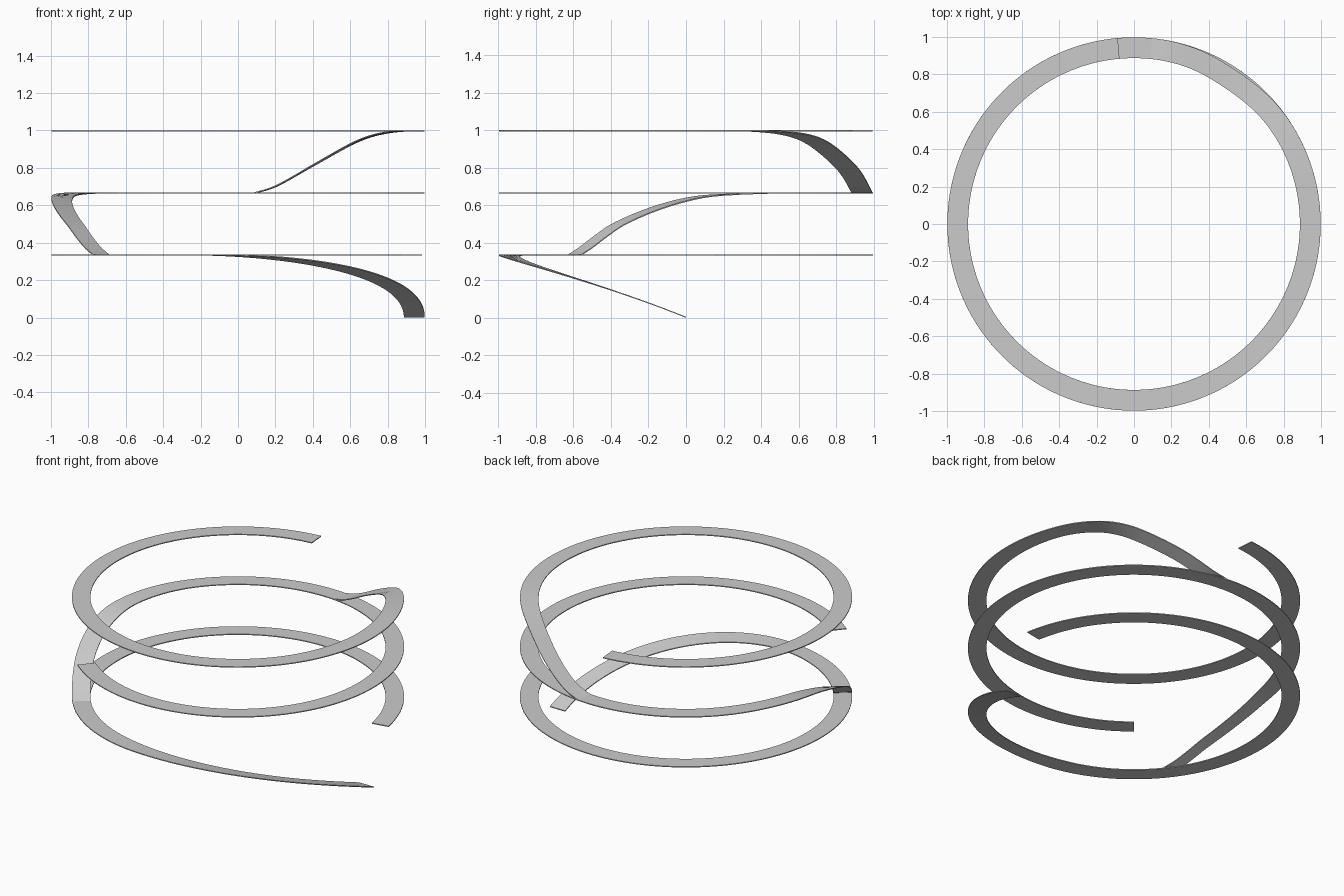
import bpy, bmesh, math

if "Cube" in bpy.data.objects:
    bpy.data.objects.remove(bpy.data.objects["Cube"])

R_IN, R_OUT = 0.887, 0.998
THICK = 0.006
STEPS = 180


def ease(profile, d):
    """Smooth interpolation of remaining drop (1..0) over path distance."""
    if d >= profile[-1][0]:
        return 0.0
    n = len(profile)

    def slope(i):
        a, b = profile[max(i - 1, 0)], profile[min(i + 1, n - 1)]
        return (b[1] - a[1]) / (b[0] - a[0])

    for i in range(n - 1):
        (x0, y0), (x1, y1) = profile[i], profile[i + 1]
        if d <= x1:
            h = x1 - x0
            t = (d - x0) / h
            m0, m1 = slope(i) * h, (slope(i + 1) if i + 2 < n else 0) * h
            return ((2*t**3 - 3*t**2 + 1) * y0 + (t**3 - 2*t**2 + t) * m0
                    + (3*t**2 - 2*t**3) * y1 + (t**3 - t**2) * m1)


def ribbon(name, start, sweep, low, high, profile, dip=0.0):
    """Flat ring band running clockwise, with its first end pulled down."""
    bm = bmesh.new()
    rows = []
    for i in range(STEPS + 1):
        u = math.radians(sweep) * i / STEPS
        a = math.radians(start) - u
        inset = dip * math.exp(-((u - 0.5) / 0.22) ** 2)
        row = []
        for r, dz in ((R_IN, 0), (R_OUT, 0), (R_OUT, -THICK), (R_IN, -THICK)):
            z = high - (high - low) * ease(profile, r * u)
            rr = r - inset
            row.append(bm.verts.new((rr * math.cos(a), rr * math.sin(a), z + dz)))
        rows.append(row)
    for p, q in zip(rows, rows[1:]):
        for k in range(4):
            j = (k + 1) % 4
            bm.faces.new((p[k], p[j], q[j], q[k]))
    bm.faces.new(rows[0])
    bm.faces.new(rows[-1][::-1])
    bmesh.ops.recalc_face_normals(bm, faces=bm.faces)
    me = bpy.data.meshes.new(name)
    bm.to_mesh(me)
    bm.free()
    ob = bpy.data.objects.new(name, me)
    bpy.context.collection.objects.link(ob)
    bpy.ops.object.select_all(action='DESELECT')
    ob.select_set(True)
    bpy.context.view_layer.objects.active = ob
    bpy.ops.object.shade_smooth_by_angle(angle=math.radians(30))


# Drop profiles: (distance along band, remaining drop)
long_ramp = [(k * 0.165, (1 - k / 10) ** 2) for k in range(11)]
mid_ramp = [(0, 1), (0.07, 0.89), (0.167, 0.70), (0.27, 0.51), (0.48, 0.25),
            (0.68, 0.085), (0.85, 0.03), (1.2, 0)]
s_ramp = [(0, 1), (0.107, 0.90), (0.318, 0.57), (0.552, 0.24), (0.686, 0.105),
          (0.84, 0.03), (1.05, 0)]

# Three stacked bands
ribbon("lower_band", 0, 350, THICK, 0.338, long_ramp)
ribbon("middle_band", 219, 349, 0.338, 0.669, mid_ramp)
ribbon("upper_band", 84.5, 349.5, 0.669, 1.0, s_ramp, dip=0.012)
